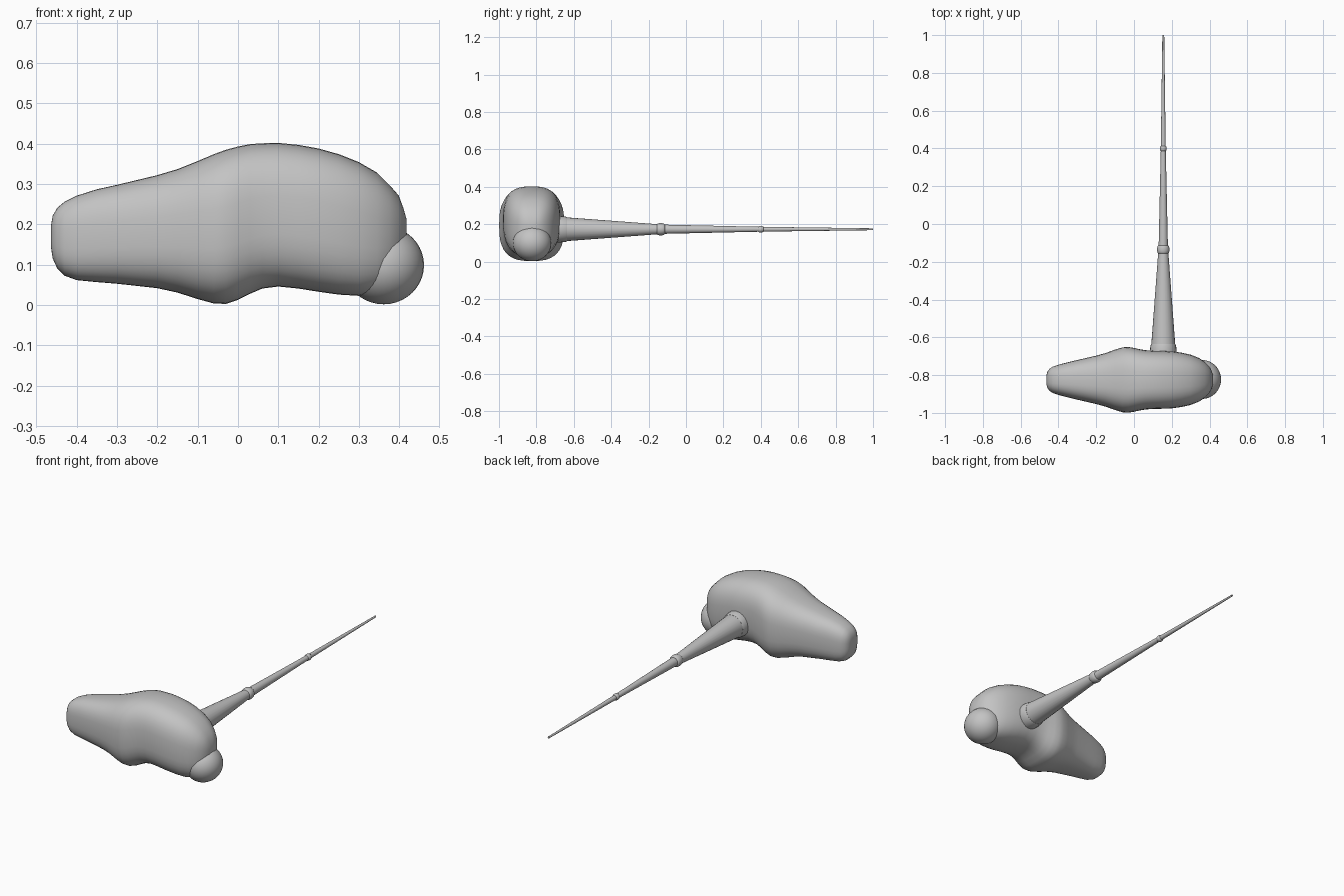
import bpy, bmesh, math

if "Cube" in bpy.data.objects:
    bpy.data.objects.remove(bpy.data.objects["Cube"])

grey = bpy.data.materials.new("plain grey")
grey.diffuse_color = (0.55, 0.55, 0.55, 1)
grey.use_nodes = True
grey.node_tree.nodes["Principled BSDF"].inputs["Base Color"].default_value = grey.diffuse_color


def finish(name, bm, angle=50):
    bmesh.ops.recalc_face_normals(bm, faces=bm.faces)
    mesh = bpy.data.meshes.new(name)
    bm.to_mesh(mesh)
    bm.free()
    mesh.materials.append(grey)
    ob = bpy.data.objects.new(name, mesh)
    bpy.context.collection.objects.link(ob)
    bpy.ops.object.select_all(action='DESELECT')
    ob.select_set(True)
    bpy.context.view_layer.objects.active = ob
    bpy.ops.object.shade_smooth_by_angle(angle=math.radians(angle))
    return ob


def loft(name, rings, angle=50):
    """Skin a list of closed point rings and cap both ends."""
    bm = bmesh.new()
    loops = [[bm.verts.new(p) for p in ring] for ring in rings]
    n = len(loops[0])
    for a, b in zip(loops, loops[1:]):
        for i in range(n):
            j = (i + 1) % n
            bm.faces.new((a[i], a[j], b[j], b[i]))
    bm.faces.new(loops[0])
    bm.faces.new(loops[-1])
    return finish(name, bm, angle)


def spow(v, e):
    return math.copysign(abs(v) ** e, v)


# Body: rounded-box sections along x (x, bottom, top, half width)
SECTIONS = [
    (-0.463, 0.140, 0.200, 0.025), (-0.459, 0.115, 0.222, 0.042),
    (-0.448, 0.091, 0.241, 0.058), (-0.430, 0.073, 0.256, 0.070),
    (-0.40, 0.062, 0.271, 0.080), (-0.35, 0.057, 0.287, 0.093),
    (-0.30, 0.053, 0.298, 0.105), (-0.20, 0.042, 0.322, 0.128),
    (-0.15, 0.031, 0.337, 0.142), (-0.10, 0.015, 0.357, 0.160),
    (-0.06, 0.004, 0.374, 0.172), (-0.03, 0.003, 0.385, 0.174),
    (0.00, 0.013, 0.393, 0.169), (0.03, 0.028, 0.399, 0.162),
    (0.06, 0.041, 0.401, 0.157), (0.10, 0.046, 0.402, 0.154),
    (0.15, 0.041, 0.397, 0.153), (0.20, 0.033, 0.388, 0.151),
    (0.25, 0.026, 0.374, 0.144), (0.30, 0.023, 0.354, 0.133),
    (0.345, 0.030, 0.328, 0.115), (0.375, 0.055, 0.298, 0.095),
    (0.398, 0.090, 0.272, 0.072), (0.410, 0.125, 0.240, 0.050),
    (0.418, 0.160, 0.212, 0.025),
]
Y_BODY = -0.825
E = 2 / 2.8
rings = []
for x, lo, hi, w in SECTIONS:
    rings.append([(x, Y_BODY + w * spow(math.cos(t), E),
                   (lo + hi) / 2 + (hi - lo) / 2 * spow(math.sin(t), E))
                  for t in (math.tau * k / 40 for k in range(40))])
loft("body", rings, 80)

# Round ball at the lower right end
bm = bmesh.new()
bmesh.ops.create_uvsphere(bm, u_segments=32, v_segments=20, radius=0.1)
bmesh.ops.scale(bm, vec=(1.0, 1.03, 0.97), verts=bm.verts)
bmesh.ops.translate(bm, vec=(0.361, -0.823, 0.099), verts=bm.verts)
finish("end_ball", bm)


# Jointed tapering rod pointing to +y
def turned(name, profile):
    loft(name, [[(0.155 + r * math.cos(t), y, 0.173 + r * math.sin(t))
                 for t in (math.tau * k / 24 for k in range(24))]
                for y, r in profile], 40)


def bead(y, half, r_edge, r_mid):
    return [(y + half * math.sin(a),
             r_edge + (r_mid - r_edge) * math.cos(a))
            for a in (math.pi * (k / 8 - 0.5) for k in range(9))]


turned("rod_collar", [(-0.72, 0.071), (-0.675, 0.071), (-0.645, 0.068),
                      (-0.635, 0.064)])
turned("rod_lower", [(-0.66, 0.065), (-0.14, 0.026)])
turned("rod_middle", [(-0.14, 0.025), (0.40, 0.013)])
turned("rod_tip", [(0.40, 0.013), (1.0, 0.005)])
turned("lower_joint", bead(-0.135, 0.022, 0.025, 0.033))
turned("upper_joint", bead(0.40, 0.014, 0.012, 0.018))
